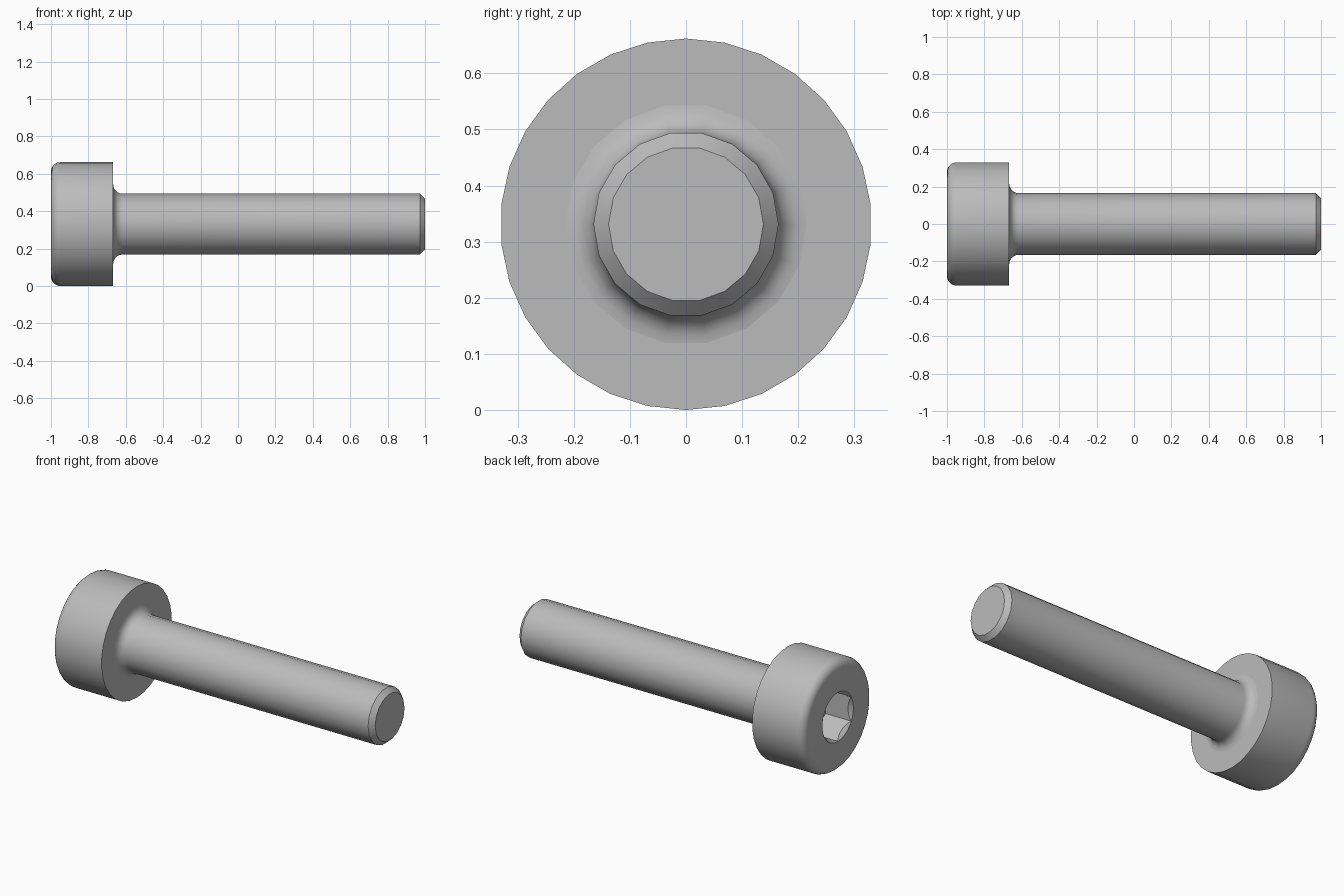
import bpy, bmesh
from math import pi, cos, sin, radians

cube = bpy.data.objects.get("Cube")
if cube:
    bpy.data.objects.remove(cube)

HEAD_R, SHANK_R, BEARING_X = 0.331, 0.165, -0.667
HEX_R, SOCKET_DEPTH, ROUND = 0.144, 0.167, 0.05

steel = bpy.data.materials.new("plain grey steel")
steel.use_nodes = True
steel.diffuse_color = (0.5, 0.5, 0.5, 1)
steel.node_tree.nodes["Principled BSDF"].inputs["Base Color"].default_value = (0.5, 0.5, 0.5, 1)


def hex_radius(a):
    """Radius of a hexagon with a corner pointing up, at angle a."""
    off = (a - pi / 2) % (pi / 3) - pi / 6
    return HEX_R * cos(pi / 6) / cos(off)


def lathe(name, rings, sides, start):
    """Bridge rings along x; each ring maps an angle to (x, radius). Both ends are capped."""
    bm = bmesh.new()
    loops = []
    for ring in rings:
        loop = []
        for i in range(sides):
            a = start + 2 * pi * i / sides
            x, r = ring(a)
            loop.append(bm.verts.new((x, r * cos(a), HEAD_R + r * sin(a))))
        loops.append(loop)
    for p, q in zip(loops, loops[1:]):
        for i in range(sides):
            j = (i + 1) % sides
            bm.faces.new((p[i], p[j], q[j], q[i]))
    bm.faces.new(loops[0])
    bm.faces.new(loops[-1])
    bmesh.ops.recalc_face_normals(bm, faces=bm.faces)
    mesh = bpy.data.meshes.new(name)
    bm.to_mesh(mesh)
    bm.free()
    mesh.materials.append(steel)
    obj = bpy.data.objects.new(name, mesh)
    bpy.context.collection.objects.link(obj)
    bpy.ops.object.select_all(action='DESELECT')
    obj.select_set(True)
    bpy.context.view_layer.objects.active = obj
    bpy.ops.object.shade_smooth_by_angle(angle=radians(30))
    return obj


def circle(x, r):
    return lambda a: (x, r)


quarter = [pi / 2 * i / 5 for i in range(6)]

# Head: hexagonal socket with a countersunk mouth, rounded outer rim, flat bearing face
head = [lambda a: (-1 + SOCKET_DEPTH, hex_radius(a)),
        lambda a: (-1 + (HEX_R + 0.002 - hex_radius(a)), hex_radius(a)),
        circle(-1, HEX_R + 0.002)]
head += [circle(-1 + ROUND * (1 - cos(t)), HEAD_R - ROUND * (1 - sin(t))) for t in quarter]
head += [circle(BEARING_X, HEAD_R)]
lathe("socket_head", head, 30, pi / 2)

# Shank: fillet under the head, plain cylinder, chamfered tip
shank = [circle(BEARING_X + ROUND * (1 - cos(t)), SHANK_R + ROUND * (1 - sin(t))) for t in quarter]
shank += [circle(0.972, SHANK_R), circle(1, 0.138)]
lathe("shank", shank, 18, 0)
